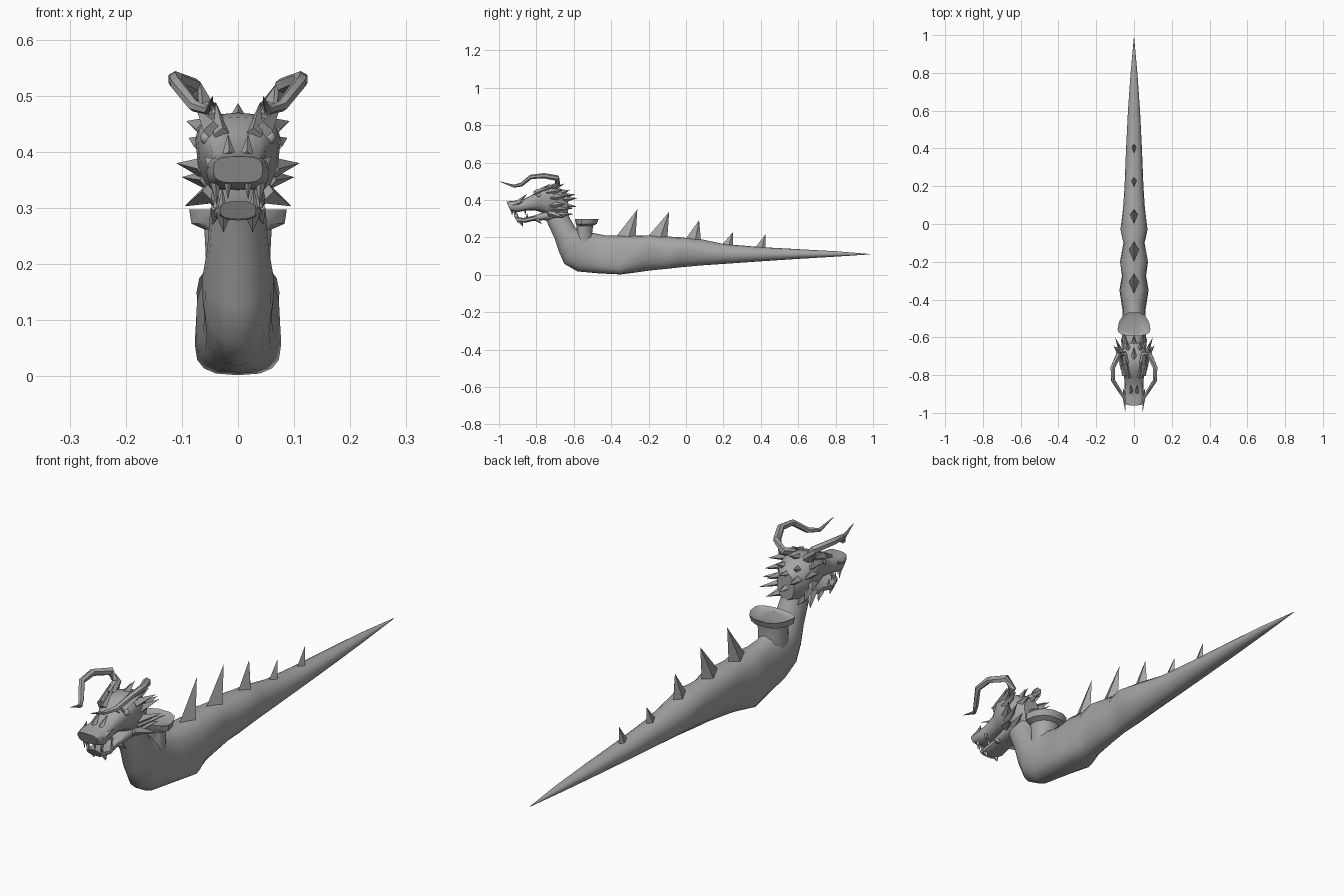
import bpy, bmesh, math
from mathutils import Vector

grey = bpy.data.materials.new("stone grey")
grey.diffuse_color = (0.38, 0.38, 0.38, 1)


def finish(name, bm, angle=40):
    """Turn a bmesh into a named, coloured object, smooth below the angle."""
    bmesh.ops.recalc_face_normals(bm, faces=bm.faces)
    mesh = bpy.data.meshes.new(name)
    bm.to_mesh(mesh)
    bm.free()
    mesh.materials.append(grey)
    ob = bpy.data.objects.new(name, mesh)
    bpy.context.collection.objects.link(ob)
    bpy.ops.object.select_all(action='DESELECT')
    ob.select_set(True)
    bpy.context.view_layer.objects.active = ob
    if angle:
        bpy.ops.object.shade_smooth_by_angle(angle=math.radians(angle))
    return ob


def skin(bm, rings):
    """Bridge a list of equal point rings and cap both ends."""
    rows = [[bm.verts.new(p) for p in ring] for ring in rings]
    n = len(rows[0])
    for a, b in zip(rows, rows[1:]):
        for i in range(n):
            j = (i + 1) % n
            bm.faces.new((a[i], a[j], b[j], b[i]))
    bm.faces.new(rows[0])
    bm.faces.new(rows[-1])


def power(v, e):
    return math.copysign(abs(v) ** e, v)


def section(ty, tz, by, bz, w, k=0.5, e=1.0, n=16):
    """Closed section between a top and a bottom point; widest at fraction k."""
    ring = []
    for i in range(n):
        t = 2 * math.pi * i / n
        s = power(math.sin(t), e)
        f = k + s * ((1 - k) if s > 0 else k)
        ring.append((w * power(math.cos(t), e), by + (ty - by) * f, bz + (tz - bz) * f))
    return ring


def loft(name, sections, angle=40):
    bm = bmesh.new()
    skin(bm, [section(*s) for s in sections])
    return finish(name, bm, angle)


def add_spike(bm, base, tip, r, flat=1.0, sides=4):
    """Pointed blade from base to tip; flat narrows it sideways."""
    base, tip = Vector(base), Vector(tip)
    q = (tip - base).to_track_quat('Z', 'X')
    ring = []
    for i in range(sides):
        t = 2 * math.pi * i / sides
        # local Y holds the remaining axis, local X follows world X
        ring.append(bm.verts.new(base + q @ Vector((r * flat * math.cos(t), r * math.sin(t), 0))))
    top = bm.verts.new(tip)
    for i in range(sides):
        bm.faces.new((ring[i], ring[(i + 1) % sides], top))
    bm.faces.new(ring)


def mirrored_spikes(name, spikes):
    bm = bmesh.new()
    for bx, by, bz, tx, ty, tz, r in spikes:
        for s in (1, -1):
            add_spike(bm, (s * bx, by, bz), (s * tx, ty, tz), r)
    return finish(name, bm, 0)


# Neck, body and tail in one sweep
loft("body", [
    (-.65, .37, -.76, .32, .040),
    (-.62, .30, -.74, .275, .050),
    (-.59, .25, -.705, .20, .055),
    (-.56, .235, -.68, .125, .063),
    (-.53, .23, -.65, .058, .064),
    (-.48, .22, -.58, .018, .060, .45),
    (-.43, .21, -.46, .007, .062, .35, .8),
    (-.35, .21, -.35, .002, .077, .27, .7),
    (-.28, .21, -.27, .012, .064, .45, .85),
    (-.20, .21, -.20, .022, .074, .68, .9),
    (-.10, .205, -.10, .032, .056),
    (-.03, .20, -.03, .040, .072, .65),
    (.08, .19, .08, .050, .058),
    (.20, .165, .20, .058, .050),
    (.40, .148, .40, .072, .042),
    (.60, .137, .60, .085, .032),
    (.80, .126, .80, .097, .018),
    (.985, .111, .985, .109, .001)], 50)

# Upper skull and snout
loft("skull", [
    (-.96, .392, -.94, .345, .044, .5, .6),
    (-.92, .395, -.91, .333, .056, .5, .7),
    (-.87, .402, -.86, .343, .049, .45, .7),
    (-.81, .435, -.81, .345, .052, .5, .75),
    (-.77, .462, -.76, .330, .072, .72, .8),
    (-.72, .470, -.72, .310, .076, .70, .85),
    (-.67, .460, -.67, .290, .064, .6),
    (-.63, .430, -.63, .320, .038)], 35)

# Open lower jaw
loft("lower_jaw", [
    (-.92, .312, -.90, .280, .032, .5, .7),
    (-.87, .304, -.86, .278, .043, .5, .7),
    (-.82, .314, -.82, .288, .041, .5, .7),
    (-.76, .335, -.76, .292, .046, .5, .8),
    (-.70, .360, -.70, .285, .052)], 35)

# Curled horns
horn_path = [
    (.042, -.74, .455, .017), (.055, -.685, .48, .017),
    (.080, -.69, .517, .016), (.112, -.76, .530, .014),
    (.110, -.83, .523, .012), (.078, -.88, .482, .011),
    (.053, -.92, .474, .008), (.045, -.995, .498, .001)]
bm = bmesh.new()
for side in (1, -1):
    pts = [Vector((side * x, y, z)) for x, y, z, r in horn_path]
    rings = []
    for i, p in enumerate(pts):
        tangent = pts[min(i + 1, len(pts) - 1)] - pts[max(i - 1, 0)]
        q = tangent.to_track_quat('Z', 'X')
        r = horn_path[i][3]
        rings.append([p + q @ Vector((r * math.cos(a * math.pi / 3), r * math.sin(a * math.pi / 3), 0))
                      for a in range(6)])
    skin(bm, rings)
finish("horns", bm, 45)

# Swept-back cheek and ear spikes
mirrored_spikes("cheek_spikes", [
    (.055, -.74, .44, .092, -.65, .455, .022),
    (.060, -.72, .41, .088, -.62, .425, .020),
    (.055, -.72, .37, .110, -.64, .380, .022),
    (.050, -.72, .35, .100, -.60, .355, .020),
    (.045, -.73, .33, .095, -.65, .303, .022),
    (.040, -.70, .32, .070, -.60, .325, .020),
    (.035, -.67, .40, .050, -.58, .410, .022),
    (.025, -.68, .43, .040, -.62, .455, .020)])

# Brow ridges and small nose spikes
mirrored_spikes("brow_ridges", [
    (.045, -.80, .438, .075, -.69, .480, .018),
    (.028, -.81, .430, .040, -.72, .490, .016),
    (.016, -.89, .392, .018, -.85, .432, .013),
    (.040, -.92, .372, .060, -.87, .392, .015)])

# Teeth and chin barbs
mirrored_spikes("teeth", [
    (.040, -.915, .345, .038, -.915, .305, .009),
    (.018, -.930, .345, .018, -.930, .315, .007),
    (.044, -.860, .350, .042, -.860, .318, .008),
    (.028, -.900, .300, .028, -.905, .338, .008),
    (.037, -.850, .300, .038, -.850, .332, .008)])
mirrored_spikes("chin_barbs", [
    (.026, -.885, .290, .026, -.872, .256, .014),
    (.036, -.800, .300, .045, -.770, .270, .014)])

# Eyes
bm = bmesh.new()
for side in (1, -1):
    ball = bmesh.ops.create_uvsphere(bm, u_segments=10, v_segments=6, radius=.012)
    bmesh.ops.translate(bm, verts=ball["verts"], vec=(side * .056, -.785, .425))
finish("eyes", bm)

# Centre crest behind the head
bm = bmesh.new()
add_spike(bm, (0, -.73, .45), (0, -.65, .487), .022, .8)
add_spike(bm, (0, -.66, .42), (0, -.59, .430), .022, .8)
add_spike(bm, (0, -.65, .37), (0, -.585, .365), .022, .8)
finish("head_crest", bm, 0)

# Spines along the back: front y, rear y, base z, tip y, tip z, half width
bm = bmesh.new()
for y0, y1, z, ty, tz, w in [
        (-.38, -.27, .195, -.26, .35, .028), (-.215, -.10, .190, -.09, .337, .028),
        (-.01, .08, .180, .07, .292, .022), (.185, .25, .152, .25, .227, .016),
        (.365, .425, .138, .425, .217, .013)]:
    m = y0 + (y1 - y0) * .65
    base = [bm.verts.new(p) for p in ((0, y0, z), (w, m, z), (0, y1, z), (-w, m, z))]
    top = bm.verts.new((0, ty, tz))
    for i in range(4):
        bm.faces.new((base[i], base[(i + 1) % 4], top))
    bm.faces.new(base)
finish("back_spines", bm, 0)

# Flared seat on the shoulders: height, half width, front depth, rear depth
bm = bmesh.new()
rings = []
for z, w, front, rear in [(.15, .055, .02, .07), (.225, .058, .025, .06), (.262, .060, .025, .065),
                          (.272, .083, .030, .085), (.297, .087, .035, .095), (.288, .070, .022, .075)]:
    ring = []
    for i in range(14):
        t = 2 * math.pi * i / 14
        s = math.sin(t)
        ring.append((w * power(math.cos(t), .8), -.56 + s * (rear if s > 0 else front), z))
    rings.append(ring)
skin(bm, rings)
finish("seat", bm, 35)
